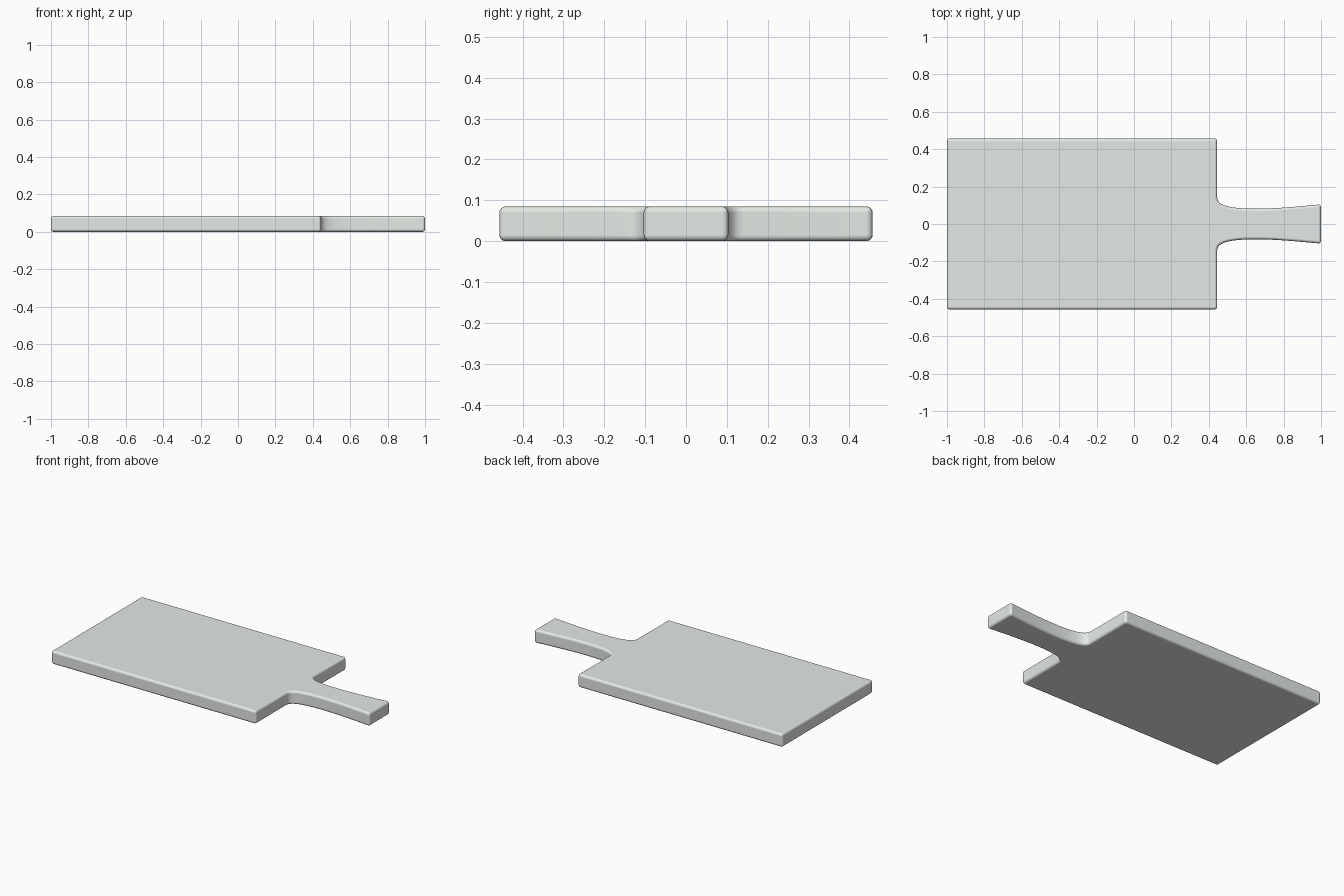
import bpy, bmesh
from mathutils import Vector
from mathutils.geometry import interpolate_bezier

if "Cube" in bpy.data.objects:
    bpy.data.objects.remove(bpy.data.objects["Cube"])

THICK = 0.085


def curve(a, b, c, d, n):
    pts = [Vector((*p, 0)) for p in (a, b, c, d)]
    return [(p.x, p.y) for p in interpolate_bezier(*pts, n)]


# Upper half of the outline: blade corners, shoulder fillet, flared handle
half = [(-1.0, 0.457), (0.445, 0.457)]
half += curve((0.445, 0.14), (0.445, 0.092), (0.54, 0.082), (0.65, 0.082), 14)
half += curve((0.65, 0.082), (0.77, 0.082), (0.88, 0.094), (1.0, 0.105), 9)[1:]
outline = half + [(x, -y) for x, y in reversed(half)]

# Extrude the mirrored outline into a solid board
bm = bmesh.new()
base = bm.faces.new([bm.verts.new((x, y, 0)) for x, y in outline])
ext = bmesh.ops.extrude_face_region(bm, geom=[base])
top = [v for v in ext["geom"] if isinstance(v, bmesh.types.BMVert)]
bmesh.ops.translate(bm, verts=top, vec=(0, 0, THICK))
bmesh.ops.recalc_face_normals(bm, faces=bm.faces)
mesh = bpy.data.meshes.new("cutting_board")
bm.to_mesh(mesh)
bm.free()
board = bpy.data.objects.new("cutting_board", mesh)
bpy.context.collection.objects.link(board)

# Softly rounded edges all round
bevel = board.modifiers.new("rounded_edges", 'BEVEL')
bevel.width = 0.015
bevel.segments = 4
bevel.limit_method = 'ANGLE'
bevel.use_clamp_overlap = False
bevel.harden_normals = True
mesh.shade_smooth()

# Pale grey-green finish
mat = bpy.data.materials.new("pale_finish")
mat.diffuse_color = (0.78, 0.82, 0.78, 1)
mat.use_nodes = True
mat.node_tree.nodes["Principled BSDF"].inputs["Base Color"].default_value = mat.diffuse_color
mesh.materials.append(mat)
